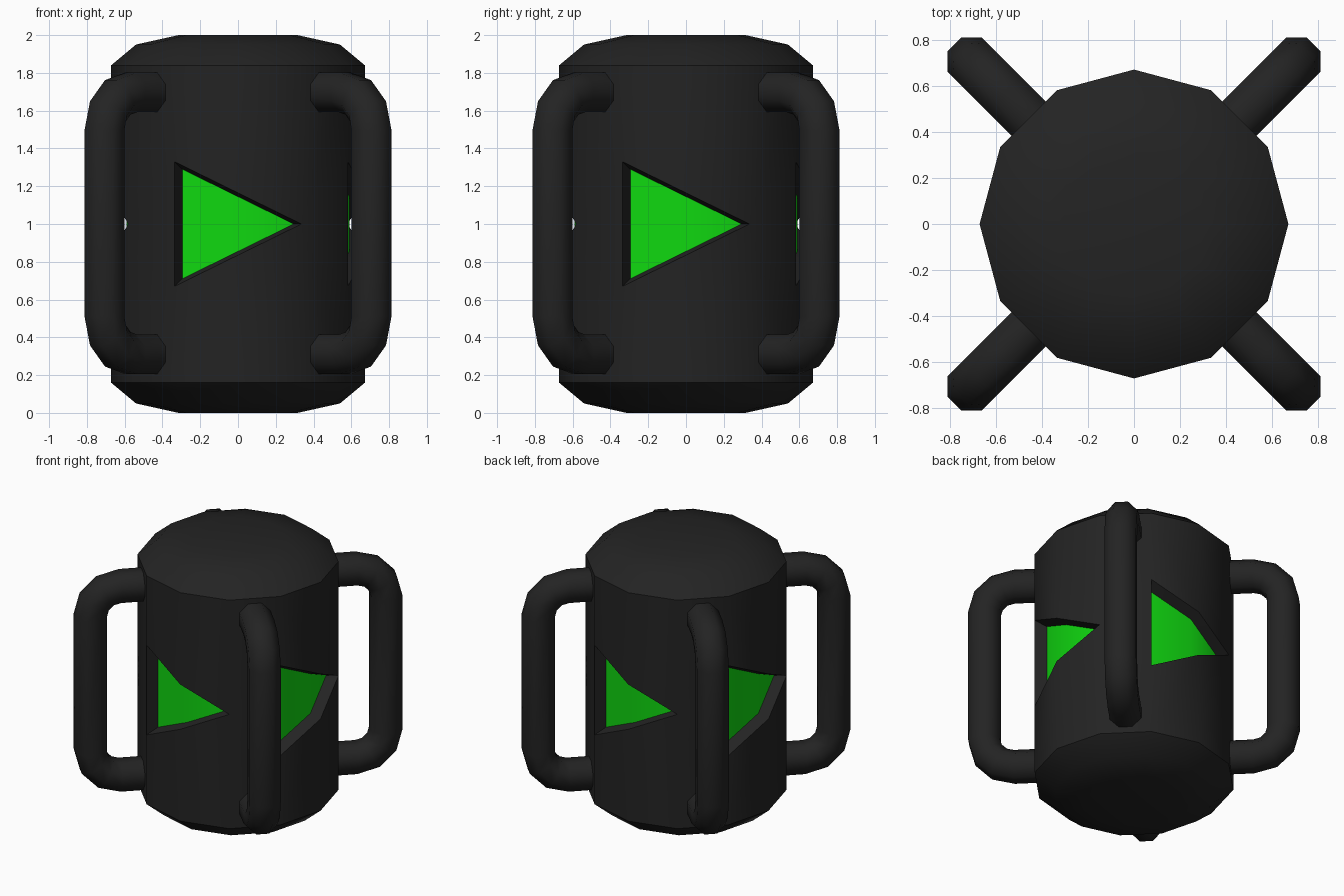
import bpy, bmesh, math
from mathutils import Vector

if "Cube" in bpy.data.objects:
    bpy.data.objects.remove(bpy.data.objects["Cube"])


def material(name, rgb):
    m = bpy.data.materials.new(name)
    m.diffuse_color = (*rgb, 1)
    m.use_nodes = True
    m.node_tree.nodes["Principled BSDF"].inputs["Base Color"].default_value = m.diffuse_color
    return m


BLACK = material("matte black", (0.017, 0.017, 0.017))
GREEN = material("bright green", (0.005, 0.68, 0.005))
R, MID, INSET = 0.672, 1.0, 0.878


def finish(bm, name, mats, angle):
    bmesh.ops.remove_doubles(bm, verts=bm.verts, dist=0.0005)
    bmesh.ops.recalc_face_normals(bm, faces=bm.faces)
    me = bpy.data.meshes.new(name)
    bm.to_mesh(me)
    bm.free()
    ob = bpy.data.objects.new(name, me)
    bpy.context.collection.objects.link(ob)
    for m in mats:
        me.materials.append(m)
    bpy.ops.object.select_all(action='DESELECT')
    ob.select_set(True)
    bpy.context.view_layer.objects.active = ob
    bpy.ops.object.shade_smooth_by_angle(angle=math.radians(angle))
    return ob


def polar(deg, z, r=R):
    a = math.radians(deg)
    return Vector((r * math.cos(a), r * math.sin(a), z))


def inner(p):
    return Vector((p.x * INSET, p.y * INSET, MID + (p.z - MID) * INSET))


def face(bm, pts, mat=0):
    f = bm.faces.new([bm.verts.new(p) for p in pts])
    f.material_index = mat


# body: twelve-sided can with four recessed green triangles and domed ends
bm = bmesh.new()
Z0, Z1 = 0.16, 1.84
for k in range(4):
    a, b, c, d = (90 * k + o for o in (-120, -90, -60, -30))
    a_lo, a_hi = polar(a, 0.67), polar(a, 1.33)
    b_lo, b_hi = polar(b, 0.835), polar(b, 1.165)
    tip = polar(c, MID)
    # wall above and below the triangle
    for z, pa, pb in ((Z0, a_lo, b_lo), (Z1, a_hi, b_hi)):
        face(bm, [polar(a, z), polar(b, z), pb, pa])
        face(bm, [polar(b, z), polar(c, z), tip, pb])
    # plain panel behind the handle, split so that it meets its neighbours
    face(bm, [polar(c, Z0), polar(d, Z0), polar(d, 0.67), polar(d, 1.33),
              polar(d, Z1), polar(c, Z1), tip])
    # recess walls
    loop = [a_lo, b_lo, tip, b_hi, a_hi]
    for p, q in zip(loop, loop[1:] + loop[:1]):
        face(bm, [p, q, inner(q), inner(p)])
    # green screen, bent along the can
    face(bm, [inner(p) for p in (a_lo, b_lo, b_hi, a_hi)], 1)
    face(bm, [inner(p) for p in (b_lo, tip, b_hi)], 1)

# domed ends
rings = [(R, 1.84), (0.54, 1.95), (0.315, 2.0)]
for top in (True, False):
    h = lambda z: z if top else 2 - z
    for (r0, z0), (r1, z1) in zip(rings, rings[1:]):
        for i in range(12):
            s, t = 30 * i, 30 * i + 30
            face(bm, [polar(s, h(z0), r0), polar(t, h(z0), r0),
                      polar(t, h(z1), r1), polar(s, h(z1), r1)])
    face(bm, [polar(30 * i, h(2.0), 0.315) for i in range(12)])
finish(bm, "can_body", [BLACK, GREEN], 35)

# handles: octagonal tubes swept along a rounded bracket on each diagonal
BEND, TUBE, LOW, HIGH = 0.2, 0.114, 0.31, 1.697
path = [(0.58, LOW, -90)]
path += [(0.8 + BEND * math.cos(math.radians(t)),
          LOW + BEND + BEND * math.sin(math.radians(t)), t) for t in (-90, -60, -30, 0)]
path += [(0.8 + BEND * math.cos(math.radians(t)),
          HIGH - BEND + BEND * math.sin(math.radians(t)), t) for t in (0, 30, 60, 90)]
path += [(0.58, HIGH, 90)]

for n, side in enumerate(("front_right", "back_right", "back_left", "front_left")):
    yaw = math.radians(-45 + 90 * n)
    out = Vector((math.cos(yaw), math.sin(yaw), 0))
    across = Vector((-math.sin(yaw), math.cos(yaw), 0))
    bm = bmesh.new()
    loops = []
    for r, z, t in path:
        t = math.radians(t)
        normal = out * math.cos(t) + Vector((0, 0, math.sin(t)))
        centre = out * r + Vector((0, 0, z))
        loops.append([bm.verts.new(centre + TUBE * (normal * math.cos(u) + across * math.sin(u)))
                      for u in (math.radians(22.5 + 45 * i) for i in range(8))])
    for l0, l1 in zip(loops, loops[1:]):
        for i in range(8):
            j = (i + 1) % 8
            bm.faces.new([l0[i], l0[j], l1[j], l1[i]])
    bm.faces.new(loops[0])
    bm.faces.new(loops[-1])
    finish(bm, "handle_" + side, [BLACK], 60)
